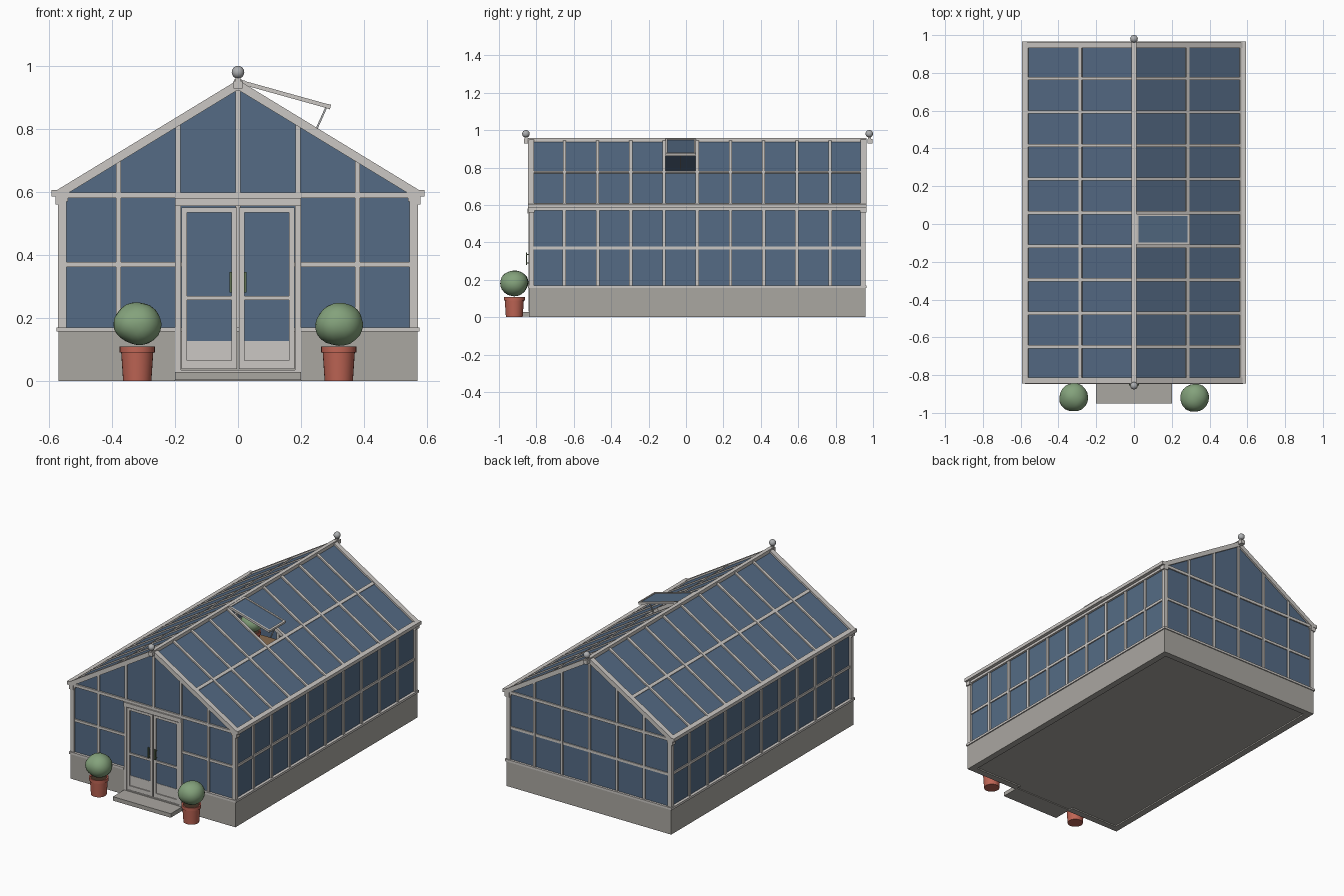
import bpy, bmesh, math, random
from mathutils import Vector, Matrix

cube = bpy.data.objects.get("Cube")
if cube:
    bpy.data.objects.remove(cube, do_unlink=True)
random.seed(4)


def material(name, rgb):
    m = bpy.data.materials.new(name)
    m.use_nodes = True
    m.diffuse_color = (*rgb, 1)
    m.node_tree.nodes["Principled BSDF"].inputs["Base Color"].default_value = (*rgb, 1)
    return m


GLASS = material("blue glass", (0.09, 0.148, 0.235))
FRAME = material("pale frame", (0.6, 0.575, 0.55))
STONE = material("grey stone", (0.4, 0.385, 0.355))
CLAY = material("terracotta", (0.52, 0.13, 0.09))
LEAF = material("foliage", (0.23, 0.36, 0.2))
METAL = material("grey metal", (0.42, 0.43, 0.44))
HANDLE = material("dark green handle", (0.12, 0.17, 0.09))
SOIL = material("soil", (0.06, 0.035, 0.02))
WOOD = material("bench wood", (0.25, 0.15, 0.08))


def finish(name, bm, mat, smooth=False):
    bmesh.ops.recalc_face_normals(bm, faces=bm.faces)
    mesh = bpy.data.meshes.new(name)
    bm.to_mesh(mesh)
    bm.free()
    mesh.materials.append(mat)
    ob = bpy.data.objects.new(name, mesh)
    bpy.context.collection.objects.link(ob)
    if smooth:
        bpy.ops.object.select_all(action='DESELECT')
        ob.select_set(True)
        bpy.context.view_layer.objects.active = ob
        bpy.ops.object.shade_smooth_by_angle(angle=math.radians(40))
    return ob


def box(bm, x0, x1, y0, y1, z0, z1):
    mid = Vector((x0 + x1, y0 + y1, z0 + z1)) / 2
    size = (abs(x1 - x0), abs(y1 - y0), abs(z1 - z0), 1)
    bmesh.ops.create_cube(bm, size=1, matrix=Matrix.Translation(mid) @ Matrix.Diagonal(size))


def beam(bm, a, b, width, depth, side=(0, 1, 0)):
    # Bar from a to b; width is measured along the side direction
    a, b, s = Vector(a), Vector(b), Vector(side)
    d = (b - a).normalized()
    rot = Matrix((d, s, d.cross(s))).transposed().to_4x4()
    bmesh.ops.create_cube(bm, size=1, matrix=Matrix.Translation((a + b) / 2) @ rot
                          @ Matrix.Diagonal(((b - a).length, width, depth, 1)))


def sheet(bm, points, thickness):
    # Upright sheet in the xz plane, extruded along y
    face = bm.faces.new([bm.verts.new(p) for p in points])
    ext = bmesh.ops.extrude_face_region(bm, geom=[face])["geom"]
    bmesh.ops.translate(bm, vec=(0, thickness, 0),
                        verts=[v for v in ext if isinstance(v, bmesh.types.BMVert)])


FRONT, BACK, HALF = -0.84, 0.96, 0.57
EAVE, RIDGE, SPAN = 0.59, 0.94, 0.575
BAYS = [-0.828 + i * 0.1776 for i in range(11)]
VENT_BAY = 4


def roof_z(x):
    return RIDGE - (RIDGE - EAVE) * abs(x) / SPAN


# Stone base, sill, floor and step
bm = bmesh.new()
for s in (-1, 1):
    box(bm, s * 0.53, s * HALF, FRONT, BACK, 0, 0.157)
    box(bm, s * 0.2, s * 0.53, FRONT, FRONT + 0.04, 0, 0.157)
box(bm, -0.53, 0.53, BACK - 0.04, BACK, 0, 0.157)
finish("base_wall", bm, STONE)
bm = bmesh.new()
box(bm, -0.53, 0.53, FRONT + 0.01, BACK - 0.04, 0.008, 0.03)
finish("floor", bm, STONE)
bm = bmesh.new()
box(bm, -0.2, 0.2, -0.95, FRONT + 0.01, 0.003, 0.028)
finish("door_step", bm, STONE)
bm = bmesh.new()
for s in (-1, 1):
    box(bm, s * 0.525, s * 0.577, FRONT - 0.006, BACK + 0.006, 0.156, 0.17)
    box(bm, s * 0.2, s * 0.526, FRONT - 0.006, FRONT + 0.045, 0.156, 0.17)
box(bm, -0.526, 0.526, BACK - 0.045, BACK + 0.006, 0.156, 0.17)
finish("sill", bm, FRAME)

# Side wall framing, with gutters and corner brackets
bm = bmesh.new()
for s in (-1, 1):
    for y in BAYS[1:-1]:
        box(bm, s * 0.545, s * 0.568, y - 0.009, y + 0.009, 0.165, 0.585)
    box(bm, s * 0.547, s * 0.566, FRONT, BACK, 0.362, 0.378)
    box(bm, s * 0.54, s * 0.572, FRONT, BACK, 0.57, 0.592)
    for y in (FRONT, BACK - 0.026):
        box(bm, s * 0.545, s * 0.571, y, y + 0.026, 0.165, 0.595)
        box(bm, s * 0.55, s * 0.58, y - 0.004, y + 0.03, 0.56, 0.59)
finish("side_wall_frame", bm, FRAME)
bm = bmesh.new()
for s in (-1, 1):
    box(bm, s * 0.566, s * 0.592, FRONT - 0.004, BACK + 0.006, 0.585, 0.606)
finish("gutters", bm, FRAME)
bm = bmesh.new()
for s in (-1, 1):
    box(bm, s * 0.553, s * 0.559, FRONT + 0.02, BACK - 0.02, 0.165, 0.58)
finish("side_wall_glass", bm, GLASS)

# Gable framing, front and back
for name, y0, is_front in (("front", FRONT, True), ("back", BACK - 0.024, False)):
    y1 = y0 + 0.024
    bm = bmesh.new()
    box(bm, -0.56, 0.56, y0, y1, 0.58, 0.598)
    for x in (-0.38, -0.19, 0, 0.19, 0.38):
        low = 0.585 if is_front and abs(x) < 0.3 else 0.165
        box(bm, x - 0.008, x + 0.008, y0 + 0.001, y1 - 0.001, low, roof_z(x) - 0.01)
    for s in (-1, 1):
        box(bm, s * (0.2 if is_front else 0), s * 0.55, y0 + 0.002, y1 - 0.002, 0.362, 0.378)
        beam(bm, (s * 0.578, (y0 + y1) / 2, roof_z(0.578)), (0, (y0 + y1) / 2, RIDGE), 0.032, 0.027)
    finish(name + "_gable_frame", bm, FRAME)
    bm = bmesh.new()
    half = [(0.56, 0.165), (0.56, 0.59)]
    if is_front:
        half = [(0.19, 0.57), (0.19, 0.165)] + half
    outline = half + [(0, 0.93)] + [(-x, z) for x, z in reversed(half)]
    sheet(bm, [(x, y0 + 0.01, z) for x, z in outline], 0.006)
    finish(name + "_gable_glass", bm, GLASS)

# Roof bars, purlins and ridge
bm = bmesh.new()
for s in (-1, 1):
    for y in BAYS[1:-1]:
        beam(bm, (s * SPAN, y, EAVE), (0, y, RIDGE), 0.017, 0.022)
    x = s * 0.28
    beam(bm, (x - s * 0.008, 0.06, roof_z(0.272)), (x + s * 0.008, 0.06, roof_z(0.288)),
         BACK - FRONT - 0.02, 0.019)
    beam(bm, (s * 0.556, 0.06, roof_z(0.556)), (s * SPAN, 0.06, EAVE), BACK - FRONT, 0.02)
box(bm, -0.012, 0.012, FRONT - 0.006, BACK + 0.006, 0.922, 0.957)
finish("roof_frame", bm, FRAME)

# Roof panes, leaving the vent bay open on the left slope
bm = bmesh.new()
for s in (-1, 1):
    for i, (y0, y1) in enumerate(zip(BAYS, BAYS[1:])):
        top = 0.28 if s > 0 and i == VENT_BAY else 0
        beam(bm, (s * 0.57, (y0 + y1) / 2, roof_z(0.57)), (s * top, (y0 + y1) / 2, roof_z(top)),
             y1 - y0, 0.006)
finish("roof_glass", bm, GLASS)

# Raised vent flap and its stays
hinge, tip = Vector((0.015, 0, 0.947)), Vector((0.288, 0, 0.871))
v0, v1 = BAYS[VENT_BAY] + 0.008, BAYS[VENT_BAY + 1] - 0.008
vm = Vector((0, (v0 + v1) / 2, 0))
bm = bmesh.new()
for y in (v0 + 0.005, v1 - 0.005):
    beam(bm, hinge + Vector((0, y, 0)), tip + Vector((0, y, 0)), 0.011, 0.013)
for p in (hinge, tip):
    step = (tip - hinge).normalized() * 0.006
    beam(bm, p + vm - step, p + vm + step, v1 - v0, 0.015)
finish("vent_frame", bm, FRAME)
bm = bmesh.new()
beam(bm, hinge + vm, tip + vm, v1 - v0 - 0.016, 0.005)
finish("vent_glass", bm, GLASS)
bm = bmesh.new()
beam(bm, (0.28, vm.y, 0.868), (0.245, vm.y, 0.79), 0.006, 0.006)
finish("vent_stay", bm, METAL)

# Ridge finials
for name, y in (("front_finial", FRONT - 0.016), ("back_finial", BACK + 0.02)):
    bm = bmesh.new()
    bmesh.ops.create_uvsphere(bm, u_segments=24, v_segments=14, radius=0.02,
                              matrix=Matrix.Translation((0, y, 0.98)))
    finish(name, bm, METAL, True)
    bm = bmesh.new()
    box(bm, -0.014, 0.014, y - 0.01, y + 0.018, 0.928, 0.952)
    box(bm, -0.008, 0.008, y - 0.008, y + 0.008, 0.95, 0.965)
    finish(name + "_block", bm, FRAME)

# Door surround and the two door leaves
bm = bmesh.new()
box(bm, -0.2, 0.2, FRONT - 0.008, FRONT + 0.025, 0.555, 0.581)
box(bm, -0.2, 0.2, FRONT, FRONT + 0.025, 0.022, 0.034)
for s in (-1, 1):
    box(bm, s * 0.181, s * 0.2, FRONT - 0.003, FRONT + 0.025, 0.03, 0.56)
finish("door_surround", bm, FRAME)
for name, s in (("left", 1), ("right", -1)):
    y0, y1 = FRONT - 0.001, FRONT + 0.02
    bm = bmesh.new()
    for x0, x1 in ((0.003, 0.02), (0.162, 0.18)):
        box(bm, s * x0, s * x1, y0, y1, 0.038, 0.55)
    for z0, z1 in ((0.038, 0.065), (0.256, 0.27), (0.535, 0.55)):
        box(bm, s * 0.02, s * 0.162, y0, y1, z0, z1)
    box(bm, s * 0.02, s * 0.162, y0 + 0.006, y1 - 0.004, 0.06, 0.127)
    finish(name + "_door_frame", bm, FRAME)
    bm = bmesh.new()
    box(bm, s * 0.018, s * 0.165, y0 + 0.008, y0 + 0.013, 0.12, 0.54)
    finish(name + "_door_glass", bm, GLASS)
    bm = bmesh.new()
    box(bm, s * 0.019, s * 0.027, y0 - 0.014, y0 - 0.008, 0.28, 0.345)
    for z in (0.287, 0.332):
        box(bm, s * 0.02, s * 0.026, y0 - 0.009, y0 + 0.001, z, z + 0.006)
    finish(name + "_door_handle", bm, HANDLE)


def potted_plant(name, x, y, z, k=1.0):
    # Turned pot, soil disc and a lumpy clipped bush
    place = Matrix.Translation((x, y, z)) @ Matrix.Scale(k, 4)
    profile = [(0, 0), (0.045, 0), (0.051, 0.09), (0.056, 0.09), (0.056, 0.109), (0.047, 0.109), (0.045, 0.095)]
    bm = bmesh.new()
    verts = [bm.verts.new((r, 0, h)) for r, h in profile]
    edges = [bm.edges.new(pair) for pair in zip(verts, verts[1:])]
    bmesh.ops.spin(bm, geom=verts + edges, cent=(0, 0, 0), axis=(0, 0, 1), angle=math.tau, steps=28)
    bmesh.ops.remove_doubles(bm, verts=bm.verts, dist=0.0001)
    bm.transform(place)
    finish(name + "_pot", bm, CLAY, True)
    bm = bmesh.new()
    bmesh.ops.create_circle(bm, cap_ends=True, segments=28, radius=0.047,
                            matrix=Matrix.Translation((0, 0, 0.1)))
    bm.transform(place)
    finish(name + "_soil", bm, SOIL)
    bm = bmesh.new()
    bmesh.ops.create_icosphere(bm, subdivisions=3, radius=0.076)
    lumps = [Vector([random.uniform(-1, 1) for _ in range(3)]).normalized() for _ in range(14)]
    for v in bm.verts:
        d = v.co.normalized()
        v.co *= 0.93 + 0.1 * max(0, max(d.dot(n) for n in lumps) - 0.5) * 2
        v.co.z *= 0.9
    bm.transform(place @ Matrix.Translation((0, 0, 0.18)))
    finish(name + "_bush", bm, LEAF, True)


# Pots by the door, and planted benches inside
for side, s in (("left", 1), ("right", -1)):
    potted_plant(side + "_entrance", s * 0.32, -0.918, 0)
    bm = bmesh.new()
    box(bm, s * 0.27, s * 0.51, -0.7, 0.85, 0.27, 0.29)
    for y in (-0.68, 0.07, 0.81):
        for x in (0.28, 0.48):
            box(bm, s * x, s * (x + 0.02), y, y + 0.02, 0.03, 0.27)
    finish(side + "_bench", bm, WOOD)
    for i in range(6):
        potted_plant(f"{side}_bench_{i + 1}", s * 0.39, -0.55 + i * 0.25, 0.29, 0.85)
